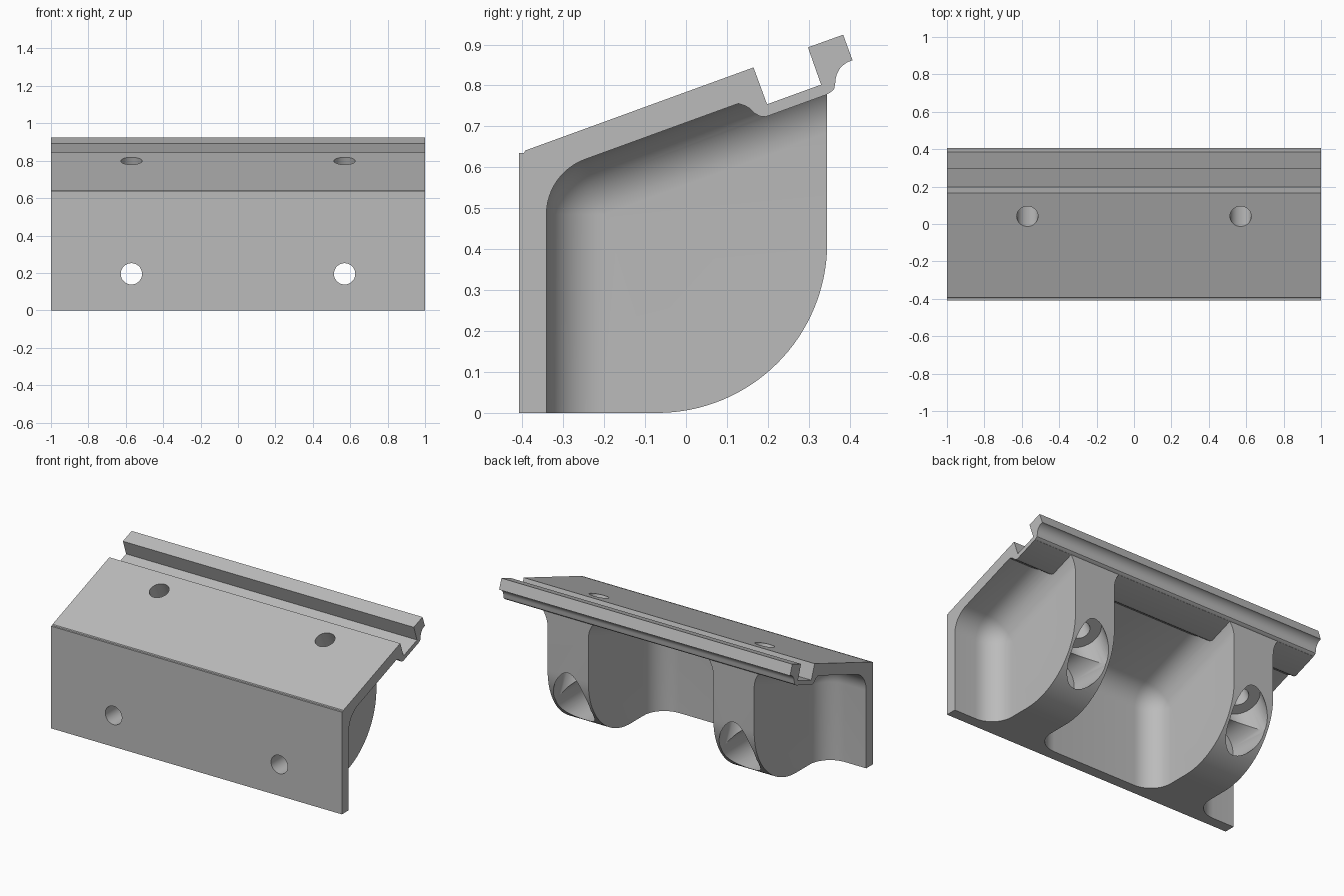
import bpy, bmesh
from math import sin, cos, pi, radians

if "Cube" in bpy.data.objects:
    bpy.data.objects.remove(bpy.data.objects["Cube"])

SLOPE = radians(20)
RIB_X, RIB_HALF = 0.57, 0.14
FILLET = 0.142

grey = bpy.data.materials.new("plain grey")
grey.use_nodes = True
grey.diffuse_color = (0.5, 0.5, 0.5, 1)
grey.node_tree.nodes["Principled BSDF"].inputs["Base Color"].default_value = (0.5, 0.5, 0.5, 1)


def arc(cy, cz, r, start, end, n):
    angles = [radians(start + (end - start) * i / n) for i in range(n + 1)]
    return [(cy + r * cos(a), cz + r * sin(a)) for a in angles]


def loft(name, rings):
    """Skin a list of (x, outline) sections, closed at both ends."""
    bm = bmesh.new()
    loops = [[bm.verts.new((x, y, z)) for y, z in pts] for x, pts in rings]
    for a, b in zip(loops, loops[1:]):
        for i in range(len(a)):
            j = (i + 1) % len(a)
            bm.faces.new((a[i], a[j], b[j], b[i]))
    bm.faces.new(loops[0])
    bm.faces.new(loops[-1])
    bmesh.ops.recalc_face_normals(bm, faces=bm.faces)
    mesh = bpy.data.meshes.new(name)
    bm.to_mesh(mesh)
    bm.free()
    ob = bpy.data.objects.new(name, mesh)
    bpy.context.collection.objects.link(ob)
    return ob


def subtract(target, cutter, keep=False):
    bpy.context.view_layer.objects.active = target
    mod = target.modifiers.new("cut", "BOOLEAN")
    mod.operation, mod.solver, mod.object = "DIFFERENCE", "EXACT", cutter
    bpy.ops.object.modifier_apply(modifier=mod.name)
    if not keep:
        bpy.data.objects.remove(cutter)


def bore(x, y, z, tilt, start, end, radius):
    """Cylinder along a tilted axis, from start to end below the point."""
    mid = (start + end) / 2
    bpy.ops.mesh.primitive_cylinder_add(
        vertices=48, radius=radius, depth=end - start, rotation=(tilt, 0, 0),
        location=(x, y + mid * sin(tilt), z - mid * cos(tilt)))
    return bpy.context.object


def pocket_outline(d):
    """Pocket outline shrunk by d from the wall and the sloped underside."""
    cy, cz = -0.34 + FILLET, 0.485
    r = FILLET - d + 0.001
    pts = [(cy - r, -0.6)] + arc(cy, cz, r, 180, 110, 12)
    y, z = pts[-1]
    return pts + [(y + 1.2 * cos(SLOPE), z + 1.2 * sin(SLOPE)), (1.2, -0.6)]


def flare(x, side):
    """Sections of the round fillet where a pocket meets a rib."""
    steps = [i * pi / 20 for i in range(11)]
    return [(x + side * FILLET * (1 - cos(a)), pocket_outline(FILLET * (1 - sin(a))))
            for a in steps]


# Whole side profile: wall, sloped top, groove, hooked lip, rounded rib back
profile = [(-0.408, 0), (-0.408, 0.635), (-0.396, 0.635), (-0.393, 0.641),
           (0.165, 0.844), (0.198, 0.754), (0.33, 0.802), (0.298, 0.893),
           (0.384, 0.924), (0.407, 0.861)]
profile += arc(0.42, 0.808, 0.055, 105, 180, 8)
profile += [(0.362, 0.791), (0.353, 0.783), (0.345, 0.779)]
profile += arc(-0.07, 0.415, 0.415, 0, -90, 32)
bracket = loft("bracket", [(-1, profile), (1, profile)])

# Groove floor, kept out of the pockets
floor = [(0.1, 1.4), (0.1, 0.85), (0.125, 0.757), (0.145, 0.75), (0.157, 0.743),
         (0.168, 0.732), (0.18, 0.725), (0.195, 0.7235), (1.4, 1.162), (1.4, 1.4)]
floor_keep = loft("floor_keep", [(-1.6, floor), (1.6, floor)])

# Three pockets: between the ribs and outside each one
inner, outer = RIB_X - RIB_HALF, RIB_X + RIB_HALF
pockets = [
    flare(-inner, 1) + flare(inner, -1)[::-1],
    flare(outer, 1) + [(1.3, pocket_outline(0))],
    flare(-outer, -1) + [(-1.3, pocket_outline(0))],
]
for rings in pockets:
    pocket = loft("pocket_cutter", rings)
    subtract(pocket, floor_keep, keep=True)
    subtract(bracket, pocket)
bpy.data.objects.remove(floor_keep)

# Screw holes with wide counterbores through each rib
TILT = radians(25)
for x in (-RIB_X, RIB_X):
    for y, z, tilt, seat in ((-0.408, 0.195, pi / 2, 0.43), (0.04, 0.8, TILT, 0.42)):
        subtract(bracket, bore(x, y, z, tilt, -0.2, seat + 0.1, 0.057))
        subtract(bracket, bore(x, y, z, tilt, seat, 1.1, 0.122))

# Colour and shading
bracket.data.materials.clear()
bracket.data.materials.append(grey)
for face in bracket.data.polygons:
    face.material_index = 0
bpy.ops.object.select_all(action="DESELECT")
bracket.select_set(True)
bpy.context.view_layer.objects.active = bracket
bpy.ops.object.shade_smooth_by_angle(angle=radians(30))
